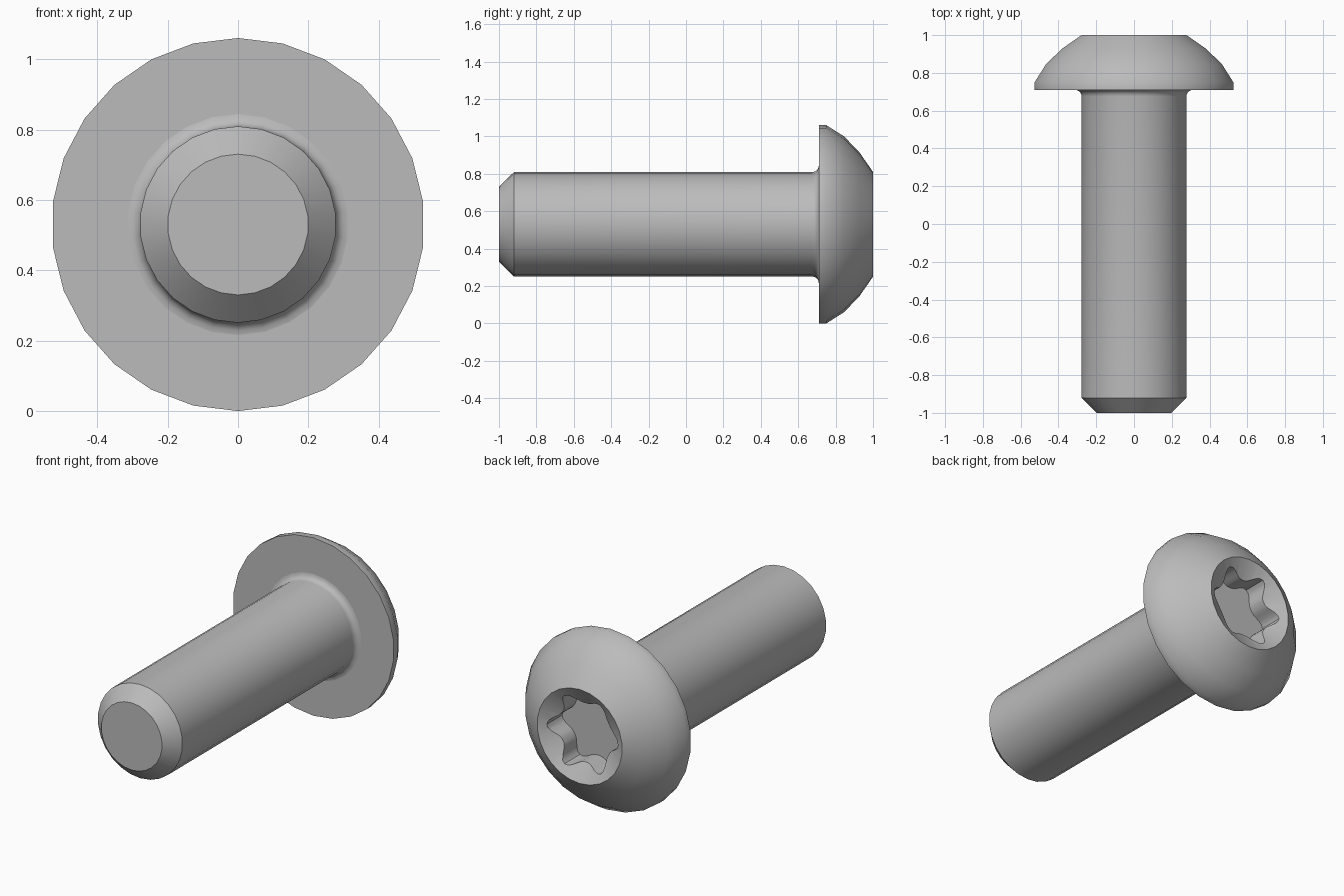
import bpy, bmesh
from math import sin, cos, pi, radians

if "Cube" in bpy.data.objects:
    bpy.data.objects.remove(bpy.data.objects["Cube"])

AXIS_Z = 0.53
SIDES = 26

steel = bpy.data.materials.new("plain grey steel")
steel.use_nodes = True
GREY = (0.5, 0.5, 0.5, 1)
steel.diffuse_color = GREY
steel.node_tree.nodes["Principled BSDF"].inputs["Base Color"].default_value = GREY


def loft(name, rings, cap_start=True, cap_end=True):
    """Skin a list of (y, outline) rings, each outline a list of (x, z)."""
    bm = bmesh.new()
    loops = [[bm.verts.new((x, y, AXIS_Z + z)) for x, z in outline] for y, outline in rings]
    for a, b in zip(loops, loops[1:]):
        n = len(a)
        for i in range(n):
            bm.faces.new((a[i], a[(i + 1) % n], b[(i + 1) % n], b[i]))
    if cap_start:
        bm.faces.new(loops[0])
    if cap_end:
        bm.faces.new(loops[-1])
    bmesh.ops.recalc_face_normals(bm, faces=bm.faces)
    mesh = bpy.data.meshes.new(name)
    bm.to_mesh(mesh)
    bm.free()
    mesh.materials.append(steel)
    obj = bpy.data.objects.new(name, mesh)
    bpy.context.collection.objects.link(obj)
    return obj


def circle(r):
    return [(r * sin(2 * pi * i / SIDES), r * cos(2 * pi * i / SIDES)) for i in range(SIDES)]


def turned(name, profile, **caps):
    return loft(name, [(y, circle(r)) for r, y in profile], **caps)


def select_only(obj):
    bpy.ops.object.select_all(action='DESELECT')
    obj.select_set(True)
    bpy.context.view_layer.objects.active = obj


# Shank: chamfered tip, straight body, fillet flaring into the head
FILLET = 0.035
fillet = [(0.279 + FILLET * (1 - cos(t * pi / 8)), 0.71 - FILLET + FILLET * sin(t * pi / 8))
          for t in range(5)]
shank = turned("shank", [(0.2, -1), (0.279, -0.92)] + fillet, cap_end=False)

# Head: flat underside, short rim, dome, shallow countersink
dome = [(0.53, 0.75), (0.47, 0.845), (0.385, 0.927), (0.28, 1)]
head = turned("head", [(0.53, 0.71)] + dome + [(0.01, 0.845)])

# Six-lobed drive socket
STEPS = 72
lobes = []
for i in range(STEPS):
    a = 2 * pi * i / STEPS
    r = 0.175 + 0.06 * ((1 + cos(6 * a)) / 2) ** 1.5
    lobes.append((r * cos(a), r * sin(a)))
cutter = loft("socket_cutter", [(0.83, lobes), (1.1, lobes)])
cutter.hide_render = True

select_only(head)
cut = head.modifiers.new("socket", 'BOOLEAN')
cut.operation = 'DIFFERENCE'
cut.solver = 'EXACT'
cut.object = cutter
bpy.ops.object.modifier_apply(modifier=cut.name)
bpy.data.objects.remove(cutter)

for part in (shank, head):
    select_only(part)
    bpy.ops.object.shade_smooth_by_angle(angle=radians(35))
